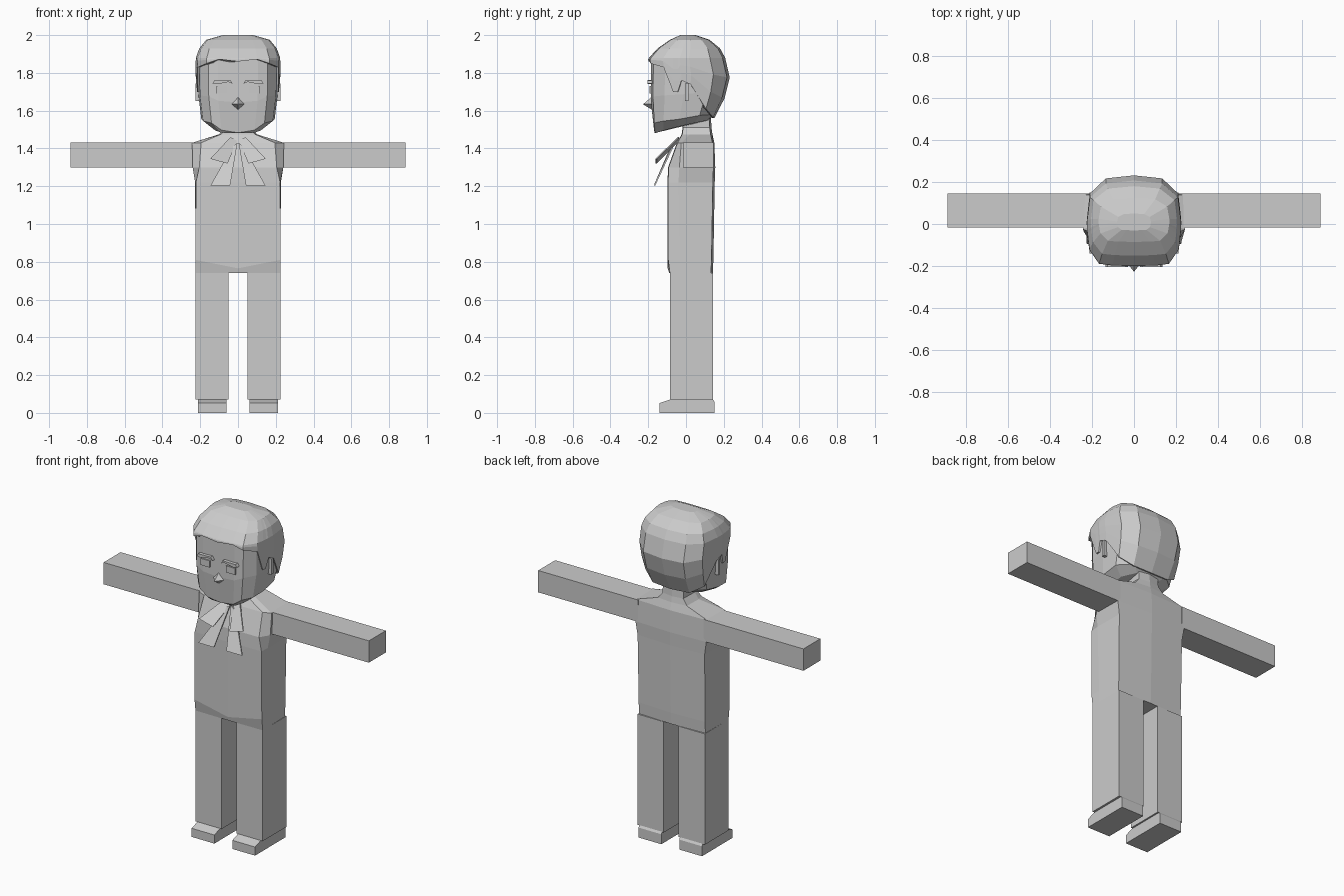
import bpy, bmesh

mat = bpy.data.materials.new("plain grey")
mat.diffuse_color = (0.6, 0.6, 0.6, 1)


def finish(name, bm):
    bmesh.ops.recalc_face_normals(bm, faces=bm.faces)
    me = bpy.data.meshes.new(name)
    bm.to_mesh(me)
    bm.free()
    me.materials.append(mat)
    ob = bpy.data.objects.new(name, me)
    bpy.context.collection.objects.link(ob)
    return ob


def loft(name, rings):
    """Skin closed rings of equal length and cap both ends."""
    bm = bmesh.new()
    vr = [[bm.verts.new(p) for p in r] for r in rings]
    n = len(vr[0])
    for a, b in zip(vr, vr[1:]):
        for i in range(n):
            j = (i + 1) % n
            bm.faces.new((a[i], a[j], b[j], b[i]))
    bm.faces.new(vr[0])
    bm.faces.new(vr[-1])
    return finish(name, bm)


def mirror(half):
    """Complete a half outline whose first and last points lie on x = 0."""
    return half + [(-x, y, z) for x, y, z in reversed(half[1:-1])]


def box(name, x0, x1, y0, y1, z0, z1):
    return loft(name, [[(x0, y0, z), (x1, y0, z), (x1, y1, z), (x0, y1, z)] for z in (z0, z1)])


# Torso and neck: centre z, corner z, front width, front y, side width, side y, back y
torso = [
    (0.74, 0.74, 0.225, -0.085, 0.225, -0.03, 0.142),
    (0.765, 0.81, 0.225, -0.094, 0.225, -0.03, 0.145),
    (1.22, 1.22, 0.223, -0.095, 0.227, -0.04, 0.152),
    (1.30, 1.30, 0.205, -0.092, 0.24, -0.035, 0.155),
    (1.43, 1.43, 0.195, -0.045, 0.243, -0.025, 0.15),
    (1.475, 1.475, 0.09, -0.02, 0.10, 0.02, 0.14),
    (1.51, 1.51, 0.06, -0.015, 0.072, 0.02, 0.135),
    (1.60, 1.60, 0.06, -0.01, 0.072, 0.02, 0.13),
]
loft("torso", [mirror([(0, yf - 0.003, zc), (wf, yf, zk), (ws, ys, zk),
                       (ws - 0.003, yb - 0.01, zk), (0, yb, zk)])
               for zc, zk, wf, yf, ws, ys, yb in torso])

# Head envelope: z, half width, front y, back y
ENV = [
    (1.47, 0.17, -0.17, 0.06), (1.53, 0.195, -0.183, 0.12), (1.57, 0.205, -0.188, 0.16),
    (1.65, 0.215, -0.193, 0.20), (1.78, 0.224, -0.197, 0.233), (1.875, 0.225, -0.20, 0.21),
    (1.93, 0.205, -0.15, 0.18), (1.975, 0.168, -0.085, 0.125), (2.0, 0.08, -0.03, 0.05),
]


def head_point(u, v, z, s=1.0):
    for a, b in zip(ENV, ENV[1:]):
        if z <= b[0]:
            break
    t = (z - a[0]) / (b[0] - a[0])
    w, yf, yb = (a[i] + (b[i] - a[i]) * t for i in (1, 2, 3))
    return (u * w * s, 0.015 + ((yf + yb) / 2 + v * (yb - yf) / 2 - 0.015) * s, z)


# Face: outline columns with the height of the jaw line
face = [(0, -1, 1.483), (0.5, -1, 1.497), (0.74, -0.94, 1.535), (0.96, -0.62, 1.545),
        (1, -0.1, 1.555), (0.96, 0.5, 1.575), (0.55, 0.9, 1.58), (0, 0.95, 1.58)]
rings = [mirror([head_point(u * 0.72, v * 0.96, 1.482 + 0.035 * (v + 1), 0.965) for u, v, z in face])]
for t in (0, 0.4, 1):
    rings.append(mirror([head_point(u, v, z + (1.885 - z) * t, 0.965) for u, v, z in face]))
loft("face", rings)

# Hair: outline columns with the height of the hairline
hair = [(0, -1, 1.86), (0.45, -0.99, 1.872), (0.74, -0.95, 1.85), (0.95, -0.62, 1.83),
        (0.98, -0.38, 1.70), (0.99, -0.26, 1.70), (1, -0.19, 1.76), (1, 0.05, 1.74),
        (0.94, 0.6, 1.61), (0.6, 0.93, 1.565), (0, 1, 1.56)]
rings = [mirror([head_point(u, v, z, 0.94) for u, v, z in hair])]
for t in (0, 0.33, 0.67, 1):
    rings.append(mirror([head_point(u, v, z + (1.88 - z) * t) for u, v, z in hair]))
for z in (1.93, 1.975, 2.0):
    rings.append(mirror([head_point(u, v, z) for u, v, _ in hair]))
loft("hair", rings)

# Nose
loft("nose", [[(-0.037, -0.18, 1.635), (0, -0.18, 1.605), (0.037, -0.18, 1.635), (0, -0.18, 1.675)],
              [(-0.002, -0.225, 1.634), (0, -0.225, 1.632), (0.002, -0.225, 1.634), (0, -0.225, 1.636)]])


def ribbon(name, s, top, tip):
    """Thin tapered flap; top and tip are (x inner, x outer, y, z inner, z outer)."""
    def ring(dy):
        return [(s * top[0], top[2] + dy, top[3]), (s * top[1], top[2] + dy, top[4]),
                (s * tip[1], tip[2] + dy, tip[4]), (s * tip[0], tip[2] + dy, tip[3])]
    loft(name, [ring(-0.004), ring(0.004)])


for s, side in ((-1, "left"), (1, "right")):
    def pair(name, x0, x1, *rest):
        box(side + "_" + name, min(s * x0, s * x1), max(s * x0, s * x1), *rest)
    # Limbs
    pair("arm", 0.22, 0.887, -0.017, 0.145, 1.30, 1.432)
    pair("leg", 0.05, 0.225, -0.085, 0.142, 0.07, 0.74)
    # Shoe: side outline swept across its width
    outline = [(-0.14, 0), (0.15, 0), (0.15, 0.06), (0.14, 0.075), (-0.08, 0.072), (-0.14, 0.052)]
    loft(side + "_shoe", [[(s * x, y, z) for y, z in outline] for x in (0.06, 0.212)])
    # Eyelid, eye and ear
    loft(side + "_eyelid", [[(s * x, y, z) for x, z in
                             ((0.028, 1.742), (0.05, 1.752), (0.11, 1.74), (0.135, 1.745),
                              (0.125, 1.76), (0.04, 1.762))] for y in (-0.204, -0.18)])
    pair("eye", 0.055, 0.115, -0.192, -0.184, 1.69, 1.73)
    pair("ear", 0.20, 0.226, -0.004, 0.014, 1.65, 1.745)
    # Neck ribbon flaps
    ribbon(side + "_upper_ribbon", s, (0.005, 0.04, -0.04, 1.44, 1.46), (0.055, 0.147, -0.158, 1.32, 1.345))
    ribbon(side + "_lower_ribbon", s, (0.003, 0.03, -0.07, 1.43, 1.41), (0.042, 0.146, -0.167, 1.203, 1.203))
